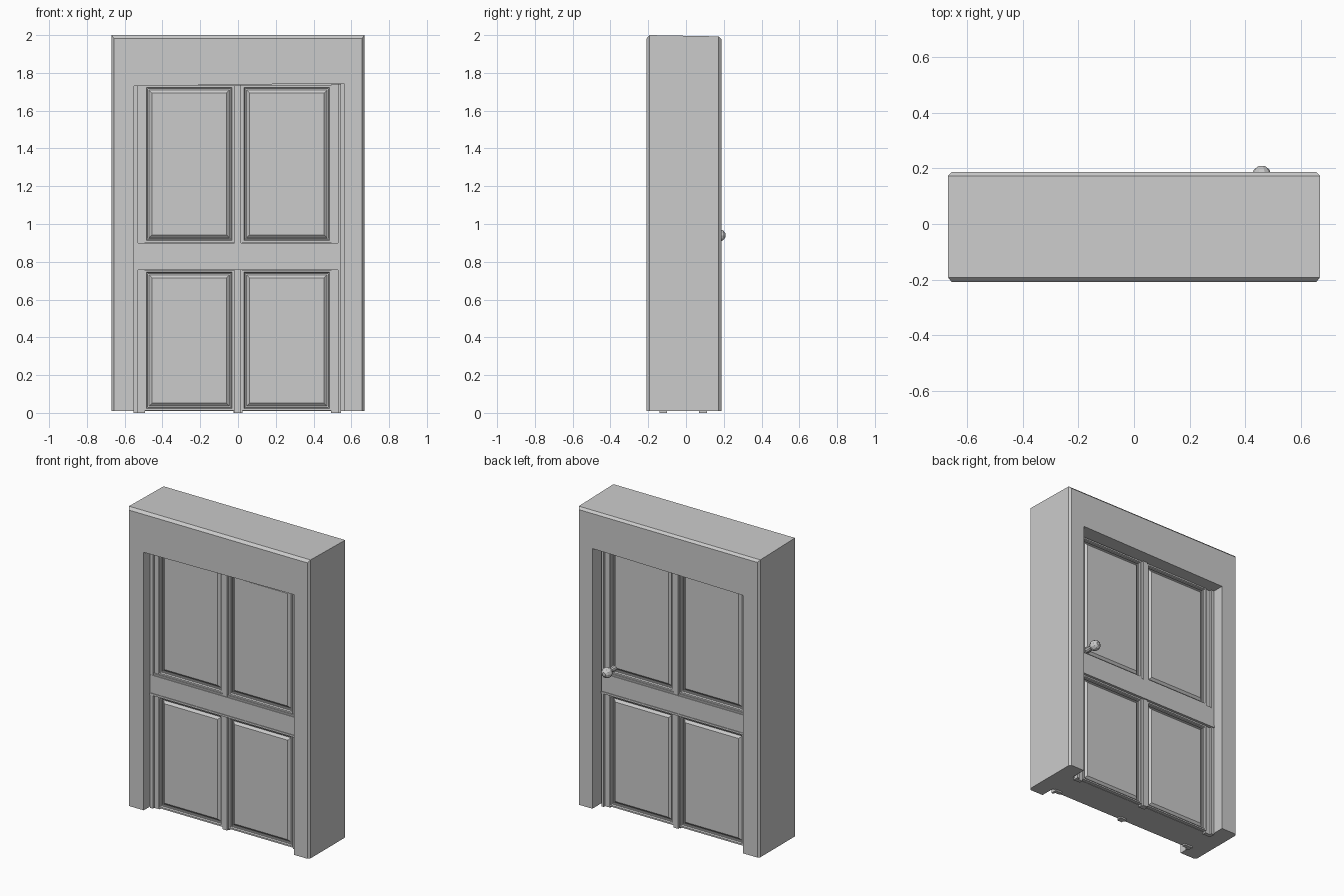
import bpy, bmesh, math

if "Cube" in bpy.data.objects:
    bpy.data.objects.remove(bpy.data.objects["Cube"])

FACES = [("front", -0.11, -1), ("back", 0.08, 1)]   # name, core plane y, outward direction


def finish(name, bm):
    bmesh.ops.recalc_face_normals(bm, faces=bm.faces)
    me = bpy.data.meshes.new(name)
    bm.to_mesh(me)
    bm.free()
    ob = bpy.data.objects.new(name, me)
    bpy.context.collection.objects.link(ob)
    return ob


def box(name, x0, x1, y0, y1, z0, z1):
    bm = bmesh.new()
    bmesh.ops.create_cube(bm, size=1)
    for v in bm.verts:
        v.co = ((x0 + x1) / 2 + v.co.x * (x1 - x0),
                (y0 + y1) / 2 + v.co.y * (y1 - y0),
                (z0 + z1) / 2 + v.co.z * (z1 - z0))
    return finish(name, bm)


# Door frame: arch-shaped outlines joined from front recess, round the outside, to back recess
def outline(bm, y, xl, xr, ztl, ztr):
    pts = [(xl, 0.01), (xl, ztl), (xr, ztr), (xr, 0.01)]
    return [bm.verts.new((x, y, z)) for x, z in pts]


bm = bmesh.new()
opening = (-0.55, 0.56, 1.73, 1.745)
rings = [outline(bm, y, *o) for y, o in [
    (-0.11, opening),
    (-0.208, opening),
    (-0.208, (-0.657, 0.657, 1.983, 1.983)),
    (-0.192, (-0.67, 0.67, 2.0, 2.0)),
    (0.173, (-0.67, 0.67, 1.993, 1.993)),
    (0.187, (-0.657, 0.657, 1.978, 1.978)),
    (0.187, opening),
    (0.08, opening)]]
for a, b in zip(rings, rings[1:]):
    for i in range(3):
        bm.faces.new((a[i], a[i + 1], b[i + 1], b[i]))
bm.faces.new(rings[0])
bm.faces.new(rings[-1])
bm.faces.new([r[0] for r in rings] + [r[3] for r in reversed(rings)])
finish("door_frame", bm)


# Raised panel with a stepped moulding round it: (inset, height) profile
PROFILE = [(0, -0.005), (0, 0.022), (0.010, 0.022), (0.014, 0.012), (0.019, 0.012),
           (0.019, 0.002), (0.024, 0.002), (0.040, 0.016)]


def panel(name, y, s, x0, x1, z0, z1):
    bm = bmesh.new()
    loops = []
    for d, h in PROFILE:
        pts = [(x0 + d, z0 + d), (x1 - d, z0 + d), (x1 - d, z1 - d), (x0 + d, z1 - d)]
        loops.append([bm.verts.new((x, y + s * h, z)) for x, z in pts])
    for a, b in zip(loops, loops[1:]):
        for i in range(4):
            j = (i + 1) % 4
            bm.faces.new((a[i], a[j], b[j], b[i]))
    bm.faces.new(loops[0])
    bm.faces.new(loops[-1])
    finish(name, bm)


for side, y, s in FACES:
    def strip(name, x0, x1, z0, z1, h):
        ya, yb = sorted((y - s * 0.01, y + s * h))
        box(f"{side}_{name}", x0, x1, ya, yb, z0, z1)

    # Four panels
    for col, x0, x1 in [("left", -0.495, -0.022), ("right", 0.022, 0.495)]:
        panel(f"{side}_upper_panel_{col}", y, s, x0, x1, 0.903, 1.733)
        panel(f"{side}_lower_panel_{col}", y, s, x0, x1, 0.012, 0.755)

    # Stiles with an outer step, and the centre mullion
    strip("stile_left", -0.53, -0.493, 0.0, 1.733, 0.015)
    strip("stile_right", 0.493, 0.53, 0.0, 1.738, 0.015)
    strip("stop_left", -0.552, -0.53, 0.0, 1.733, 0.03)
    strip("stop_right", 0.53, 0.545, 0.0, 1.74, 0.03)
    strip("mullion", -0.024, 0.024, 0.0, 1.735, 0.015)
    strip("mullion_bead", -0.018, 0.016, 0.0, 1.735, 0.028)

    # Middle rail with lips above and below
    strip("rail", -0.55, 0.545, 0.765, 0.89, 0.032)
    strip("rail_top_lip", -0.55, 0.545, 0.88, 0.9, 0.026)
    strip("rail_bottom_lip", -0.55, 0.545, 0.757, 0.77, 0.036)

# Door knob on the back: low-sided turned profile along y
bm = bmesh.new()
rows = []
for r, y in [(0.02, 0.10), (0.016, 0.135), (0.016, 0.146), (0.029, 0.155),
             (0.035, 0.175), (0.028, 0.196), (0.012, 0.208)]:
    rows.append([bm.verts.new((0.46 + r * math.cos(k * math.pi / 5), y,
                               0.94 + r * math.sin(k * math.pi / 5))) for k in range(10)])
for a, b in zip(rows, rows[1:]):
    for i in range(10):
        j = (i + 1) % 10
        bm.faces.new((a[i], a[j], b[j], b[i]))
bm.faces.new(rows[0])
bm.faces.new(rows[-1])
finish("door_knob", bm)
